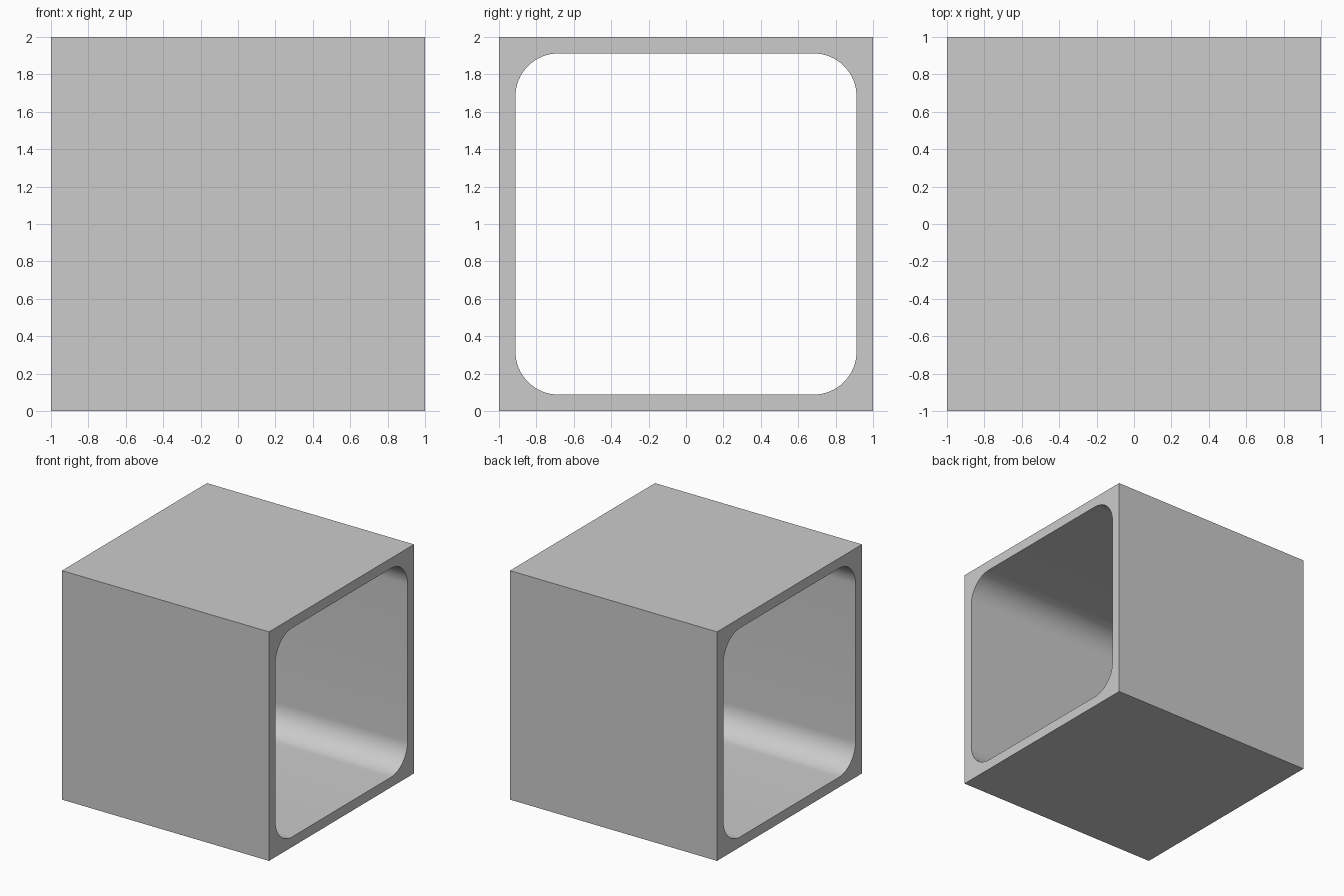
import bpy, bmesh
from math import cos, sin, pi

if "Cube" in bpy.data.objects:
    bpy.data.objects.remove(bpy.data.objects["Cube"])

HALF = 1.0      # outer half size
INNER = 0.912   # opening half size
RADIUS = 0.23   # opening corner radius
SEGS = 16       # segments per rounded corner

bm = bmesh.new()

# End frame: square outside, rounded square opening inside
outer, arcs = [], []
for i, (sy, sz) in enumerate([(1, 1), (-1, 1), (-1, -1), (1, -1)]):
    outer.append(bm.verts.new((-HALF, sy * HALF, HALF + sz * HALF)))
    c = INNER - RADIUS
    arc = []
    for k in range(SEGS + 1):
        a = (i + k / SEGS) * pi / 2
        arc.append(bm.verts.new((-HALF, sy * c + RADIUS * cos(a),
                                 HALF + sz * c + RADIUS * sin(a))))
    arcs.append(arc)

for i in range(4):
    j = (i + 1) % 4
    for a, b in zip(arcs[i], arcs[i][1:]):
        bm.faces.new((outer[i], b, a))
    bm.faces.new((outer[i], outer[j], arcs[j][0], arcs[i][-1]))

# Pull the frame along x into a tube open at both ends
ext = bmesh.ops.extrude_face_region(bm, geom=bm.faces[:], use_keep_orig=True)
moved = [g for g in ext["geom"] if isinstance(g, bmesh.types.BMVert)]
bmesh.ops.translate(bm, verts=moved, vec=(2 * HALF, 0, 0))
bmesh.ops.recalc_face_normals(bm, faces=bm.faces[:])

mesh = bpy.data.meshes.new("open_cube_shell")
bm.to_mesh(mesh)
bm.free()
shell = bpy.data.objects.new("open_cube_shell", mesh)
bpy.context.collection.objects.link(shell)

# Smooth the opening corners, keep the box edges sharp
bpy.context.view_layer.objects.active = shell
shell.select_set(True)
bpy.ops.object.shade_smooth_by_angle(angle=pi / 6)
